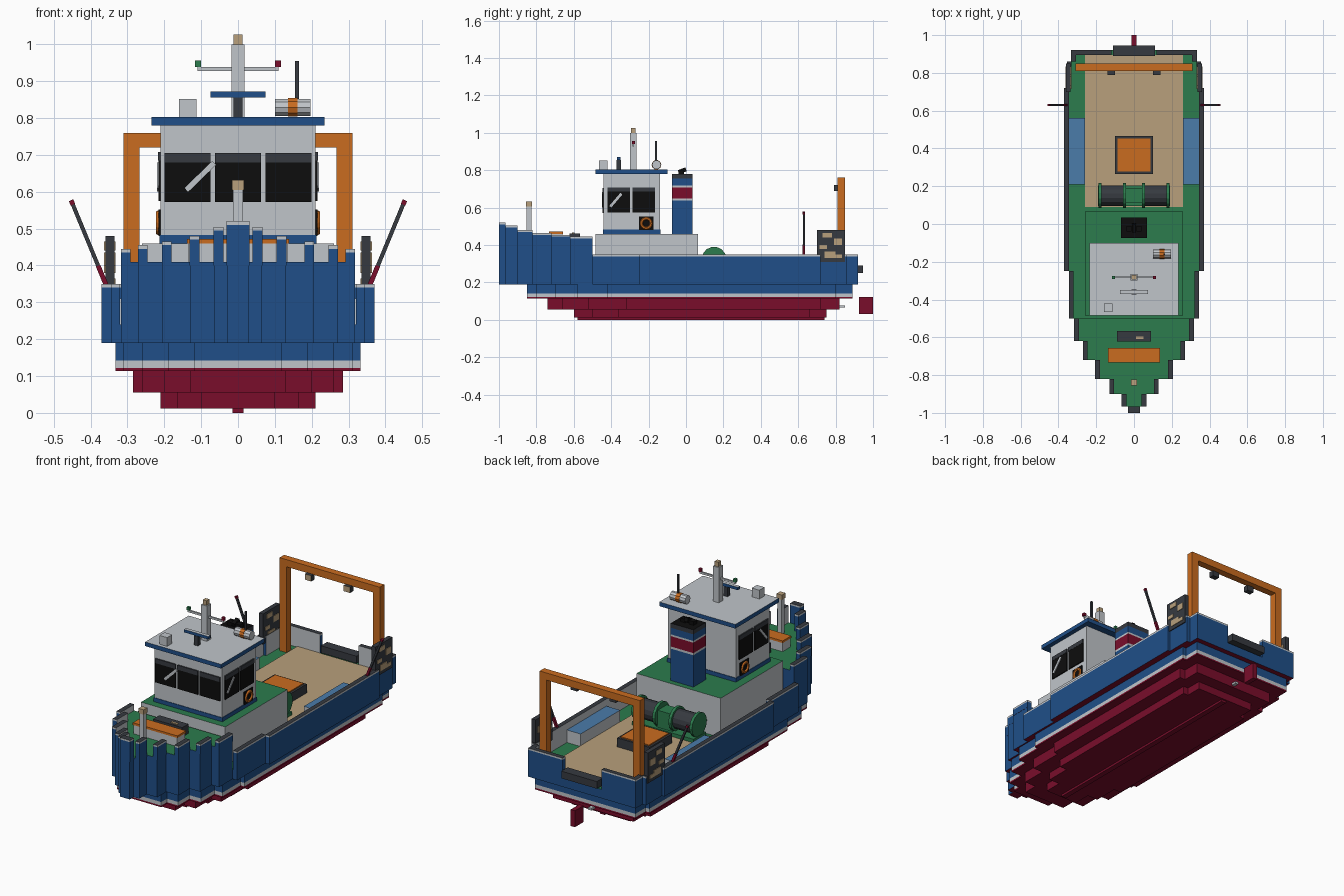
import bpy, bmesh, math
from mathutils import Vector, Matrix

if "Cube" in bpy.data.objects:
    bpy.data.objects.remove(bpy.data.objects["Cube"])

COLOURS = {
    "blue": (.014, .078, .25), "red": (.195, .004, .024), "light_grey": (.53, .56, .59),
    "dark_grey": (.037, .042, .051), "black": (.004, .004, .004), "green": (.025, .2, .075),
    "orange": (.59, .15, .014), "tan": (.48, .35, .2), "light_blue": (.07, .2, .4)}
MATS = {}
for key, rgb in COLOURS.items():
    MATS[key] = bpy.data.materials.new(key)
    MATS[key].diffuse_color = (*rgb, 1)


def finish(name, bm, mat, rule=None):
    """rule(normal) returns a colour name, or None for the base colour"""
    bmesh.ops.recalc_face_normals(bm, faces=bm.faces)
    me = bpy.data.meshes.new(name)
    used = [mat]
    for f in bm.faces:
        f.normal_update()
        c = (rule(f.normal) if rule else None) or mat
        if c not in used:
            used.append(c)
        f.material_index = used.index(c)
    for c in used:
        me.materials.append(MATS[c])
    bm.to_mesh(me)
    bm.free()
    ob = bpy.data.objects.new(name, me)
    bpy.context.collection.objects.link(ob)
    return ob


def box(name, x, y, z, mat, rule=None):
    bm = bmesh.new()
    bmesh.ops.create_cube(bm, size=1)
    for v in bm.verts:
        v.co = [r[0] if c < 0 else r[1] for c, r in zip(v.co, (x, y, z))]
    return finish(name, bm, mat, rule)


def pair(name, x, y, z, mat, rule=None):
    box(name + "_right", x, y, z, mat, rule)
    box(name + "_left", (-x[1], -x[0]), y, z, mat,
        (lambda n: rule(Vector((-n.x, n.y, n.z)))) if rule else None)


def bar(name, p, q, w, mat):
    p, q = Vector(p), Vector(q)
    bm = bmesh.new()
    bmesh.ops.create_cube(bm, size=1)
    rot = (q - p).to_track_quat('Z', 'Y').to_matrix().to_4x4()
    bm.transform(Matrix.Translation((p + q) / 2) @ rot @ Matrix.Diagonal((w, w, (q - p).length, 1)))
    return finish(name, bm, mat)


def drum(name, x0, x1, y, z, r, mat, sides=14):
    bm = bmesh.new()
    bmesh.ops.create_cone(bm, cap_ends=True, segments=sides, radius1=r, radius2=r, depth=x1 - x0)
    bm.transform(Matrix.Translation(((x0 + x1) / 2, y, z)) @ Matrix.Rotation(math.pi / 2, 4, 'Y'))
    return finish(name, bm, mat)


def slab(name, steps, end, z0, z1, mat, rule=None):
    """stepped outline: (start y, half width) pairs, closed at end"""
    side = []
    for i, (y, w) in enumerate(steps):
        y2 = steps[i + 1][0] if i + 1 < len(steps) else end
        side += [(w, y), (w, y2)]
    bm = bmesh.new()
    pts = side + [(-x, y) for x, y in reversed(side)]
    face = bm.faces.new([bm.verts.new((x, y, z0)) for x, y in pts])
    ext = bmesh.ops.extrude_face_region(bm, geom=[face])
    for v in ext["geom"]:
        if isinstance(v, bmesh.types.BMVert):
            v.co.z = z1
    return finish(name, bm, mat, rule)


def hull_rule(n):
    return "green" if n.z > .5 else "red" if n.z < -.5 else None


def inner_grey(n):
    return "light_grey" if n.x < -.5 else "red" if n.z < -.5 else None


def dark_top(n):
    return "dark_grey" if n.z > .5 else None


# Underwater hull tiers
box("keel", (-.015, .015), (-.58, .74), (0, .015), "red")
slab("bottom_tier", [(-.6, .1), (-.5, .165), (-.36, .21), (.66, .18)], .75, .012, .055, "red")
slab("bilge_tier", [(-.74, .13), (-.66, .2), (-.52, .26), (-.32, .285), (.72, .25)], .82, .055, .115, "red")
# Lower hull with waterline stripe
low = [(-.85, .12), (-.8, .19), (-.7, .26), (-.58, .31), (-.42, .333), (.8, .31)]
slab("boot_stripe", low, .89, .113, .122, "red")
slab("waterline_stripe", low, .89, .122, .142, "light_grey")
slab("lower_hull", low, .89, .142, .19, "blue")
# Upper hull: raised bow deck and main deck
bow = [(-1, .03, .52), (-.965, .065, .505), (-.9, .13, .48), (-.82, .205, .465),
       (-.72, .27, .455), (-.62, .317, .445)]
waist = [(-.5, .345), (-.25, .37), (.72, .355), (.86, .333)]
slab("bow_hull", [(y, w) for y, w, t in bow], -.5, .19, .41, "blue", hull_rule)
slab("main_hull", waist, .92, .19, .24, "blue", hull_rule)
# Bulwarks and caps
box("stem_post", (-.031, .031), (-1, -.965), (.4, .51), "blue")
box("stem_cap", (-.031, .031), (-1, -.965), (.51, .52), "light_grey", dark_top)
for i, (y, w, top) in enumerate(bow[1:]):
    y2 = bow[i + 2][0] if i + 2 < len(bow) else -.5
    x = (w - .025, w + .001)
    pair(f"bow_bulwark_{i}", x, (y, y2), (.4, top - .01), "blue", inner_grey)
    pair(f"bow_cap_{i}", x, (y, y2), (top - .01, top), "light_grey", dark_top)
for i, (y, w) in enumerate(waist):
    y2 = waist[i + 1][0] if i + 1 < len(waist) else .92
    pair(f"side_bulwark_{i}", (w - .025, w), (y, y2), (.24, .34), "blue", inner_grey)
    pair(f"side_cap_{i}", (w - .025, w), (y, y2), (.34, .35), "light_grey", dark_top)
pair("transom", (.12, .31), (.895, .92), (.24, .34), "blue",
     lambda n: "light_grey" if n.y < -.5 else None)
pair("transom_cap", (.12, .31), (.895, .92), (.34, .35), "light_grey", dark_top)
box("stern_roller", (-.11, .11), (.89, .945), (.25, .29), "dark_grey")
# Rudder and shaft
box("rudder", (-.013, .013), (.925, 1), (.03, .122), "red")
box("propeller_shaft", (-.01, .01), (.81, .85), (.065, .077), "light_grey")

# Working deck
box("wood_deck", (-.26, .26), (.09, .895), (.236, .245), "tan")
pair("side_locker", (.26, .345), (.21, .56), (.24, .31), "light_grey",
     lambda n: "light_blue" if n.z > .5 else None)
box("hatch_coaming", (-.1, .1), (.265, .465), (.24, .295), "dark_grey")
box("hatch_cover", (-.088, .088), (.277, .453), (.28, .301), "orange")
# Winch
box("winch_bed", (-.19, .19), (.095, .205), (.24, .265), "green")
for s in (-1, 1):
    drum("winch_drum", s * .115 - .06, s * .115 + .06, .15, .325, .054, "dark_grey")
    for x in (.05, .18):
        drum("winch_flange", s * x - .008, s * x + .008, .15, .325, .066, "green")
box("winch_motor", (-.05, .05), (.11, .19), (.26, .36), "green")
# Stern gantry
pair("gantry_leg", (.267, .31), (.81, .85), (.24, .76), "orange")
box("gantry_beam", (-.267, .267), (.81, .85), (.72, .76), "orange")
pair("gantry_lamp", (.1, .14), (.79, .82), (.69, .722), "dark_grey",
     lambda n: "tan" if n.y < -.5 else None)
# Stern fender boards with worn patches
pair("fender_board", (.335, .36), (.7, .85), (.31, .48), "dark_grey")
for i, (y, z, w, h) in enumerate([(.73, .44, .05, .025), (.79, .4, .045, .035), (.715, .38, .04, .02),
                                  (.74, .33, .06, .035), (.8, .33, .035, .02)]):
    pair(f"worn_patch_{i}", (.332, .363), (y, y + w), (z, z + h), "tan")
# Raked whip poles
for s in (-1, 1):
    a, b = Vector((s * .355, .63, .34)), Vector((s * .453, .63, .577))
    bar("whip_pole", a, b, .011, "dark_grey")
    bar("whip_foot", a, a.lerp(b, .25), .013, "red")
    bar("whip_tip", a.lerp(b, .95), b, .013, "red")

# Deckhouse and wheelhouse
box("deckhouse", (-.26, .26), (-.485, .065), (.24, .46), "light_grey",
    lambda n: "green" if n.z > .5 else None)
box("wheelhouse_base", (-.213, .213), (-.443, -.137), (.46, .482), "blue")
box("wheelhouse", (-.21, .21), (-.44, -.14), (.48, .78), "light_grey")
box("wheelhouse_roof", (-.235, .235), (-.485, -.1), (.78, .803), "blue",
    lambda n: "light_grey" if n.z > .5 else None)
for i, x in enumerate((-.137, 0, .137)):
    box(f"front_window_{i}", (x - .063, x + .063), (-.446, -.438), (.572, .68), "black")
    box(f"front_visor_{i}", (x - .063, x + .063), (-.447, -.438), (.68, .705), "dark_grey")
for i, y in enumerate((-.36, -.225)):
    pair(f"side_window_{i}", (.207, .216), (y - .06, y + .06), (.575, .685), "black")
    pair(f"side_visor_{i}", (.207, .217), (y - .06, y + .06), (.685, .708), "dark_grey")
bar("front_glint", (-.14, -.443, .605), (-.065, -.443, .678), .014, "light_grey")
for s in (-1, 1):
    bar("side_glint", (s * .213, -.405, .605), (s * .213, -.345, .675), .014, "light_grey")
# Lifebuoys
pair("lifebuoy_board", (.208, .216), (-.25, -.175), (.48, .552), "black")
for s in (-1, 1):
    bpy.ops.mesh.primitive_torus_add(major_segments=16, minor_segments=6, major_radius=.026,
                                     minor_radius=.008, location=(s * .216, -.2125, .516),
                                     rotation=(0, math.pi / 2, 0))
    bpy.context.object.name = "lifebuoy"
    bpy.context.object.data.materials.append(MATS["orange"])

# Funnel in colour bands
bands = [(.46, "blue"), (.638, "light_grey"), (.65, "red"), (.708, "light_grey"),
         (.718, "blue"), (.755, "dark_grey"), (.78, None)]
for (z0, c), (z1, _) in zip(bands, bands[1:]):
    box("funnel_band", (-.07, .07), (-.075, .035), (z0, z1), c,
        lambda n: "black" if n.z > .5 else None)
pair("exhaust_pipe", (.012, .04), (-.04, -.01), (.78, .8), "black")
bar("exhaust_outlet", (0, -.04, .79), (0, 0, .805), .022, "black")

# Roof equipment
box("mast", (-.018, .018), (-.3, -.264), (.8, 1), "light_grey")
box("mast_lamp", (-.012, .012), (-.294, -.27), (1, 1.026), "tan")
box("mast_yard", (-.11, .11), (-.287, -.277), (.928, .939), "light_grey")
box("starboard_lamp", (.1, .116), (-.29, -.274), (.939, .956), "red")
box("port_lamp", (-.116, -.1), (-.29, -.274), (.939, .956), "green")
box("radar_post", (-.012, .012), (-.372, -.348), (.8, .856), "dark_grey")
box("radar_scanner", (-.075, .075), (-.37, -.35), (.856, .872), "blue",
    lambda n: "light_grey" if n.z > .5 else None)
box("roof_box", (-.16, -.113), (-.465, -.42), (.8, .852), "light_grey")
drum("raft_canister", .1, .197, -.158, .829, .024, "light_grey", 10)
drum("raft_band", .136, .161, -.158, .829, .026, "orange", 10)
box("radio_whip", (.155, .165), (-.165, -.155), (.84, .955), "dark_grey")

# Foredeck fittings
box("bow_post", (-.013, .013), (-.853, -.827), (.41, .605), "light_grey")
box("bow_lamp", (-.016, .016), (-.856, -.824), (.605, .632), "tan")
box("fore_locker", (-.135, .135), (-.73, -.66), (.41, .46), "light_grey")
box("fore_locker_lid", (-.138, .138), (-.733, -.657), (.46, .472), "orange")
box("windlass", (-.09, .09), (-.622, -.567), (.41, .463), "dark_grey")
box("windlass_chain", (.01, .05), (-.61, -.595), (.46, .468), "tan")

for m in bpy.data.materials:
    if m.users and not m.is_grease_pencil:
        m.use_nodes = True
        m.node_tree.nodes["Principled BSDF"].inputs["Base Color"].default_value = m.diffuse_color
